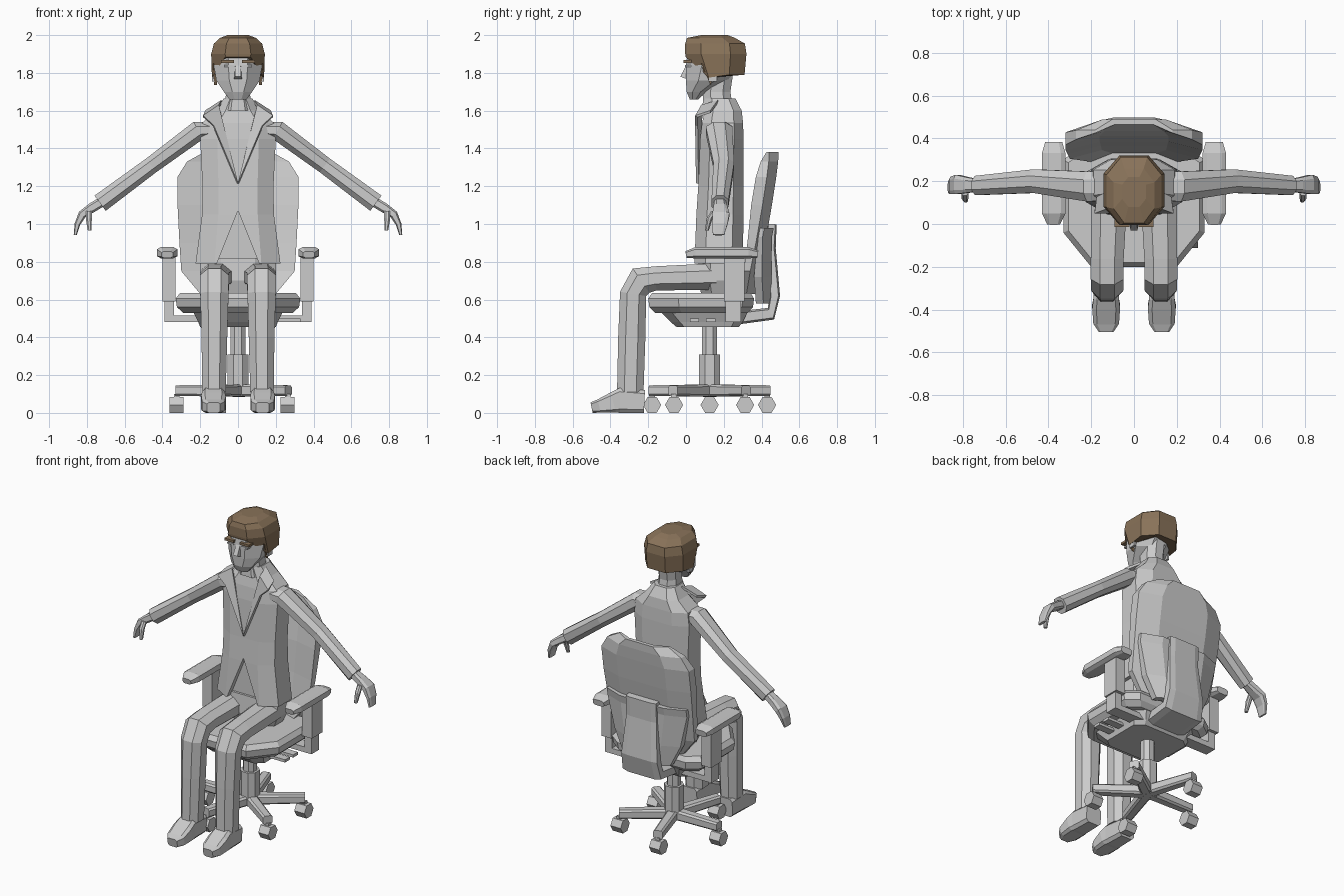
import bpy, bmesh, math
from mathutils import Vector

hair_mat = bpy.data.materials.new("brown")
hair_mat.diffuse_color = (0.25, 0.17, 0.10, 1)


def make(name, verts, faces, mirror=False, mat=None):
    bm = bmesh.new()
    vs = [bm.verts.new(v) for v in verts]
    for f in faces:
        bm.faces.new([vs[i] for i in f])
    bmesh.ops.recalc_face_normals(bm, faces=bm.faces)
    me = bpy.data.meshes.new(name)
    bm.to_mesh(me)
    bm.free()
    ob = bpy.data.objects.new(name, me)
    bpy.context.collection.objects.link(ob)
    if mat:
        me.materials.append(mat)
    if mirror:
        m = ob.modifiers.new("mirror", 'MIRROR')
        m.use_mirror_merge = False
    return ob


def loft(name, rings, mirror=False, mat=None):
    n = len(rings[0])
    faces = [list(range(n)), [(len(rings) - 1) * n + i for i in range(n)]]
    for r in range(len(rings) - 1):
        for i in range(n):
            j = (i + 1) % n
            faces.append([r * n + i, r * n + j, (r + 1) * n + j, (r + 1) * n + i])
    return make(name, [v for r in rings for v in r], faces, mirror, mat)


def tube(name, pts, side, k=0.45, mirror=False, mat=None):
    """Sweep a chamfered box through (x, y, z, half_side, half_up)."""
    octo = [(1, k), (k, 1), (-k, 1), (-1, k), (-1, -k), (-k, -1), (k, -1), (1, -k)]
    P = [Vector(p[:3]) for p in pts]
    s = Vector(side)
    rings = []
    for i, p in enumerate(pts):
        t = (P[min(i + 1, len(P) - 1)] - P[max(i - 1, 0)]).normalized()
        u = t.cross(s).normalized()
        rings.append([P[i] + s * a * p[3] + u * b * p[4] for a, b in octo])
    return loft(name, rings, mirror, mat)


def stack(name, levels, k=0.45, **kw):
    """Horizontal octagons from (z, half_width, y_front, y_back)."""
    octo = [(1, k), (k, 1), (-k, 1), (-1, k), (-1, -k), (-k, -1), (k, -1), (1, -k)]
    return loft(name, [[Vector((a * w, (f + r) / 2 + b * (r - f) / 2, z)) for a, b in octo]
                       for z, w, f, r in levels], **kw)


def slab(name, levels, c=0.05):
    """Panel curved around the sitter, from (z, half_width, y_front, y_back)."""
    return loft(name, [[(-w, f, z), (-w * .5, f + c * .8, z), (w * .5, f + c * .8, z), (w, f, z),
                        (w, r - c, z), (w * .55, r, z), (-w * .55, r, z), (-w, r - c, z)]
                       for z, w, f, r in levels])


def box(name, x0, x1, y0, y1, z0, z1, mirror=False, mat=None):
    return loft(name, [[(x0, y0, z), (x1, y0, z), (x1, y1, z), (x0, y1, z)] for z in (z0, z1)], mirror, mat)


X, Y = (1, 0, 0), (0, 1, 0)
CY = 0.125

# Five-star base with casters and gas column
for i in range(5):
    a = math.pi + i * math.tau / 5
    d = Vector((math.cos(a), math.sin(a), 0))
    tube("base_leg", [(0, CY, .118, .035, .033), (d.x * .33, CY + d.y * .33, .118, .03, .028)],
         (-d.y, d.x, 0), k=.65)
    cx, cy = d.x * .325, CY + d.y * .32
    loft("caster", [[(cx + s * .037, cy + .048 * math.cos(j * math.pi / 3),
                      .042 + .048 * math.sin(j * math.pi / 3)) for j in range(6)] for s in (-1, 1)])
    box("caster_stem", cx - .015, cx + .015, cy - .015, cy + .015, .06, .1)
stack("column_sleeve", [(.09, .055, CY - .055, CY + .055), (.31, .055, CY - .055, CY + .055)])
stack("column", [(.3, .04, CY - .04, CY + .04), (.48, .04, CY - .04, CY + .04)])

# Seat and mechanism
outline = [(.33, .3), (.25, .36), (-.25, .36), (-.33, .3), (-.33, -.04), (-.2, -.2), (.2, -.2), (.33, -.04)]
loft("seat", [[(x * s, .1 + (y - .1) * s, z) for x, y in outline]
              for z, s in ((.53, .88), (.56, .98), (.605, 1), (.635, .93))])
stack("seat_mechanism", [(.455, .2, -.05, .28), (.48, .21, -.08, .3), (.54, .24, -.14, .33)], k=.75)
for y in (.02, .105):
    box("lever", .2, .33, y, y + .05, .482, .5)

# Backrest, rear shell and spine
slab("backrest", [(.63, .2, .29, .37), (.75, .3, .305, .39), (.9, .31, .325, .42), (1.1, .32, .345, .455),
                  (1.25, .32, .37, .478), (1.33, .27, .395, .488), (1.38, .18, .425, .49)])
slab("rear_shell", [(.58, .17, .37, .46), (.72, .24, .36, .452), (.93, .29, .38, .455), (.98, .29, .39, .465)])
tube("spine", [(0, .455, 1.0, .11, .025), (0, .445, .87, .11, .03), (0, .47, .62, .13, .028),
               (0, .45, .525, .14, .035), (0, .25, .5, .14, .035)], X, k=.7)

# Armrests
tube("arm_pad", [(.375, 0, .838, .03, .018), (.375, .05, .848, .055, .03), (.375, .33, .848, .055, .03),
                 (.375, .38, .84, .04, .02)], X, k=.6, mirror=True)
box("arm_post", .33, .4, .2, .31, .59, .825, mirror=True)
box("arm_stem", .34, .39, .21, .29, .48, .6, mirror=True)
box("arm_bracket", .15, .39, .21, .29, .48, .515, mirror=True)

# Shoes and trousers
tube("shoe", [(.13, -.5, .028, .035, .028), (.13, -.46, .036, .06, .036), (.13, -.385, .055, .065, .055),
              (.13, -.35, .066, .06, .066), (.13, -.22, .06, .055, .06)], X, k=.7, mirror=True)
tube("trouser_leg", [(.127, -.295, .11, .062, .07), (.125, -.287, .4, .068, .072), (.125, -.28, .63, .075, .07),
                     (.125, -.238, .7, .077, .078), (.125, -.16, .712, .077, .064), (.115, .16, .722, .085, .07)],
     X, mirror=True)
stack("pelvis", [(.635, .17, .08, .28), (.7, .2, .06, .3), (.82, .2, .07, .29)])

# Jacket with an open wedge at the hem
jacket = stack("jacket", [(.79, .225, .045, .30), (1.05, .19, .055, .305), (1.2, .188, .065, .305),
                          (1.45, .2, .075, .305), (1.535, .19, .085, .302), (1.6, .12, .1, .295),
                          (1.665, .075, .1, .262)], k=.55)
cut = loft("hem_cutter", [[(0, y, 1.07), (-.12, y, .77), (.12, y, .77)] for y in (-.05, .085)])
cut.hide_render = True
cut.hide_viewport = True
b = jacket.modifiers.new("hem", 'BOOLEAN')
b.operation, b.object, b.solver = 'DIFFERENCE', cut, 'EXACT'

# Lapels and collar
lap = make("lapel", [(.002, .06, 1.215), (.13, .055, 1.52), (.185, .055, 1.57), (.1, .085, 1.625),
                     (.17, .13, 1.595), (.085, .17, 1.65)],
           [(0, 1, 2, 3), (3, 2, 4, 5)], mirror=True)
s = lap.modifiers.new("thickness", 'SOLIDIFY')
s.thickness, s.offset = .015, 0
stack("shirt_collar", [(1.6, .085, .085, .25), (1.655, .07, .09, .25)])

# Arms and hands
tube("sleeve", [(.12, .18, 1.5, .07, .04), (.21, .175, 1.495, .07, .052), (.46, .2, 1.31, .055, .045),
                (.73, .18, 1.11, .045, .05)], Y, mirror=True)
tube("hand", [(.72, .18, 1.118, .028, .026), (.775, .182, 1.085, .036, .026), (.825, .185, 1.05, .045, .022),
              (.85, .18, 1.0, .04, .015), (.862, .172, .942, .03, .008)], Y, k=.6, mirror=True)
tube("thumb", [(.79, .15, 1.07, .016, .016), (.79, .125, 1.03, .016, .016), (.785, .11, .965, .01, .01)],
     Y, mirror=True)

# Neck, head and face
stack("neck", [(1.6, .075, .09, .25), (1.7, .062, .09, .235), (1.8, .065, .1, .25)])
stack("head", [(1.66, .045, .02, .065), (1.7, .075, .003, .11), (1.76, .115, .0, .22), (1.84, .128, .0, .28),
               (1.92, .128, .01, .29), (1.97, .1, .04, .26)], k=.4)
make("nose", [(-.014, .005, 1.85), (.014, .005, 1.85), (-.022, .01, 1.765), (.022, .01, 1.765),
              (-.016, -.03, 1.78), (.016, -.03, 1.78)],
     [(0, 1, 5, 4), (2, 4, 5, 3), (0, 4, 2), (1, 3, 5), (0, 2, 3, 1)])
box("eyebrow", .022, .09, -.014, .03, 1.853, 1.868, mirror=True, mat=hair_mat)
box("eyelid", .03, .075, -.006, .03, 1.832, 1.842, mirror=True)
box("ear", .122, .137, .12, .165, 1.755, 1.83, mirror=True)

# Hair cap: hairline high in front, sideburns low
hair = stack("hair", [(1.79, .138, -.002, .31), (1.9, .142, -.004, .32), (1.955, .128, -.004, .312),
                      (1.985, .095, .005, .26), (2.0, .055, .08, .22)], k=.48, mat=hair_mat)
for i in (5, 6):
    hair.data.vertices[i].co.z = 1.885
for i in (4, 7):
    hair.data.vertices[i].co.z = 1.775
    hair.data.vertices[i].co.y = .12
make("sideburn", [(.133, .08, 1.85), (.133, .155, 1.82), (.126, .13, 1.735), (.11, .08, 1.85),
                  (.11, .155, 1.82), (.11, .13, 1.735)],
     [(0, 1, 2), (3, 5, 4), (0, 3, 4, 1), (1, 4, 5, 2), (2, 5, 3, 0)], mirror=True, mat=hair_mat)
